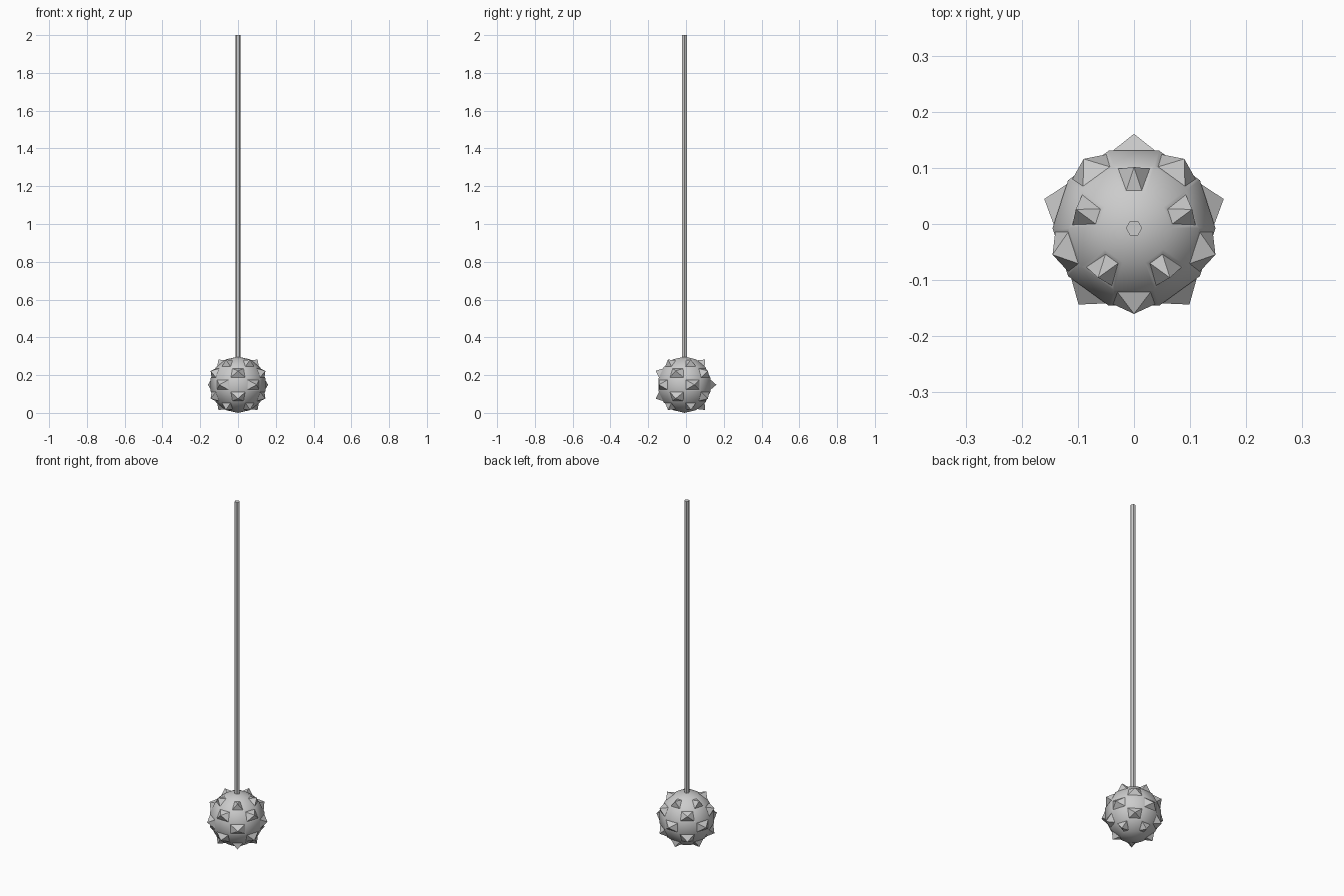
import bpy, bmesh
from math import pi, atan2, radians, degrees, hypot
from mathutils import Matrix, Vector

if "Cube" in bpy.data.objects:
    bpy.data.objects.remove(bpy.data.objects["Cube"])

R = 0.149        # ball radius
CY = -0.0075     # ball and shaft axis in y


def add_object(name, bm):
    mesh = bpy.data.meshes.new(name)
    bm.to_mesh(mesh)
    bm.free()
    ob = bpy.data.objects.new(name, mesh)
    bpy.context.collection.objects.link(ob)
    return ob


# Spiked ball: 10 x 7 sphere, alternate faces inset and drawn to a point
bm = bmesh.new()
bmesh.ops.create_uvsphere(bm, u_segments=10, v_segments=7, radius=R)
v = max(bm.verts, key=lambda p: hypot(p.co.x, p.co.y))
bmesh.ops.rotate(bm, verts=bm.verts, cent=(0, 0, 0),
                 matrix=Matrix.Rotation(-atan2(v.co.y, v.co.x), 3, 'Z'))

spiked = []
for f in bm.faces:
    f.smooth = True
    if len(f.verts) == 4:
        c = f.calc_center_median()
        ring = round(degrees(atan2(c.z, hypot(c.x, c.y))) / (180 / 7))
        seg = round((degrees(atan2(c.y, c.x)) - 90) / 36)
        if (ring + seg) % 2 == 0:
            spiked.append(f)

bmesh.ops.inset_individual(bm, faces=spiked, thickness=0.01)
tips = bmesh.ops.poke(bm, faces=spiked, offset=0.03)
for f in tips["faces"]:
    f.smooth = False
bmesh.ops.translate(bm, verts=bm.verts, vec=(0, CY, R))
add_object("spiked_ball", bm)

# Shaft: long thin hexagonal rod
bm = bmesh.new()
bottom, top = 0.285, 2.0
bmesh.ops.create_cone(bm, cap_ends=True, segments=6, radius1=0.0145,
                      radius2=0.0145, depth=top - bottom)
bmesh.ops.rotate(bm, verts=bm.verts, cent=(0, 0, 0),
                 matrix=Matrix.Rotation(radians(30), 3, 'Z'))
bmesh.ops.translate(bm, verts=bm.verts, vec=(0, CY, (top + bottom) / 2))
add_object("shaft", bm)
